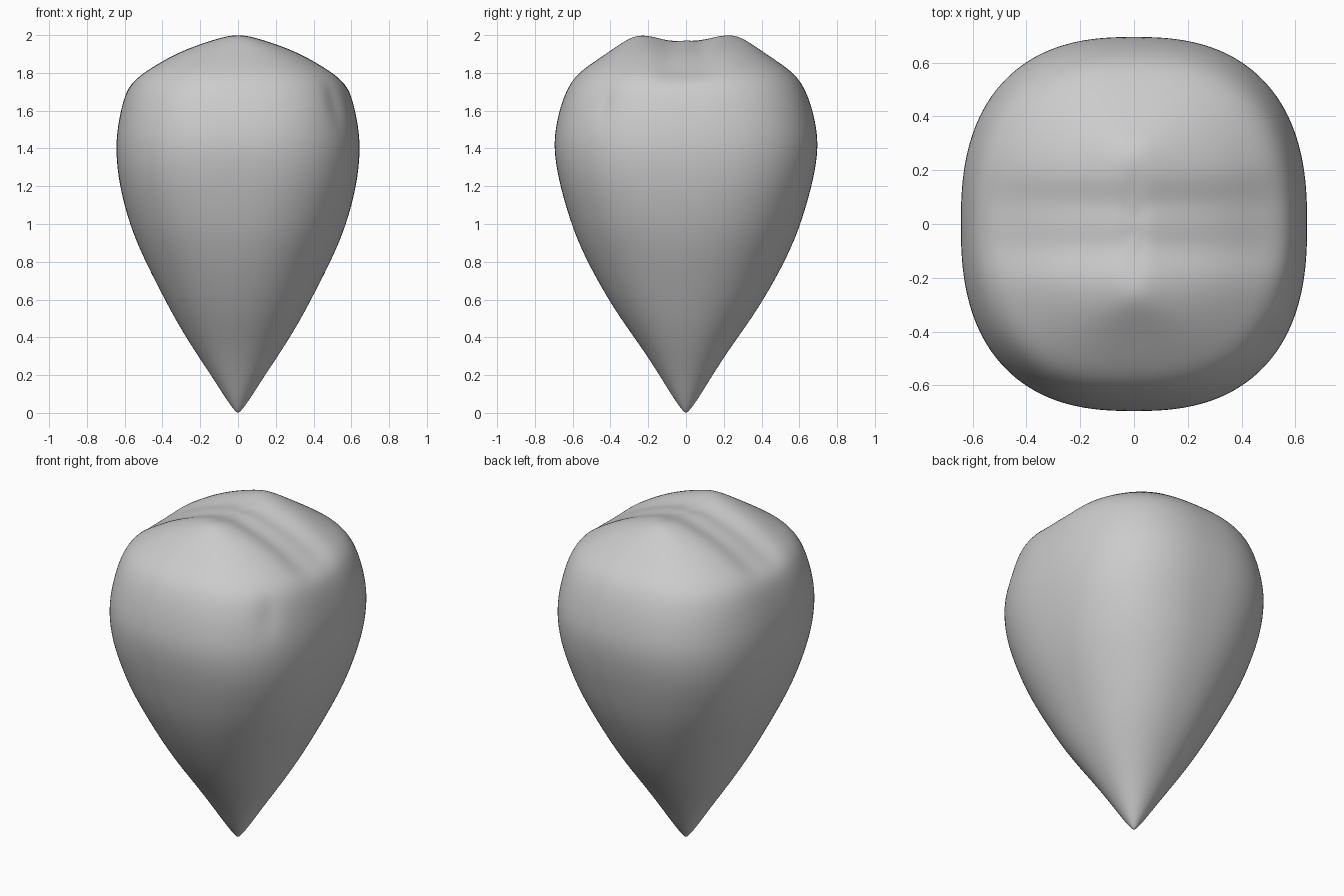
import bpy, bmesh
from math import cos, sin, pi, exp

# Ring profile: height, half width in x, half depth in y, squareness
RINGS = [
    (0.005, 0.010, 0.010, 2.0), (0.03, 0.032, 0.032, 2.0), (0.10, 0.080, 0.080, 2.0),
    (0.20, 0.143, 0.140, 2.1), (0.35, 0.244, 0.238, 2.1), (0.50, 0.335, 0.347, 2.15),
    (0.65, 0.413, 0.440, 2.2), (0.80, 0.490, 0.522, 2.2), (0.95, 0.556, 0.590, 2.3),
    (1.10, 0.603, 0.638, 2.4), (1.25, 0.635, 0.678, 2.5), (1.40, 0.648, 0.701, 2.5),
    (1.52, 0.637, 0.690, 2.5), (1.64, 0.612, 0.660, 2.5), (1.73, 0.582, 0.622, 2.5),
    (1.79, 0.535, 0.578, 2.5), (1.84, 0.463, 0.515, 2.5), (1.90, 0.365, 0.425, 2.5),
    (1.945, 0.265, 0.360, 2.4), (1.98, 0.160, 0.305, 2.3), (2.00, 0.085, 0.255, 2.2),
    (2.004, 0.060, 0.190, 2.1), (2.004, 0.040, 0.120, 2.0), (2.004, 0.020, 0.050, 2.0),
]
SEGMENTS = 80


def signed_power(v, p):
    return (1 if v >= 0 else -1) * abs(v) ** p


def sculpt(x, y, z):
    # Shallow double crease running across the crown
    t = min(max((z - 1.68) / 0.2, 0), 1)
    fade = t * t * (3 - 2 * t)
    z -= fade * (0.035 * exp(-((y + 0.08) / 0.09) ** 2)
                 + 0.032 * exp(-((y - 0.07) / 0.09) ** 2))
    # Small dent on the front right shoulder
    d2 = (x - 0.49) ** 2 + (y + 0.42) ** 2 + (z - 1.66) ** 2
    s = 1 - 0.04 * exp(-d2 / 0.003)
    return x * s, y * s, z


# Teardrop body lofted through the rings
bm = bmesh.new()
loops = []
for z, a, b, n in RINGS:
    loop = []
    for i in range(SEGMENTS):
        t = 2 * pi * i / SEGMENTS
        x = a * signed_power(cos(t), 2 / n)
        y = b * signed_power(sin(t), 2 / n)
        loop.append(bm.verts.new(sculpt(x, y, z)))
    loops.append(loop)
tip = bm.verts.new((0, 0, 0))
crown = bm.verts.new(sculpt(0, 0, 2.004))
for i in range(SEGMENTS):
    j = (i + 1) % SEGMENTS
    for lo, hi in zip(loops, loops[1:]):
        bm.faces.new((lo[i], lo[j], hi[j], hi[i]))
    bm.faces.new((tip, loops[0][j], loops[0][i]))
    bm.faces.new((crown, loops[-1][i], loops[-1][j]))
bmesh.ops.recalc_face_normals(bm, faces=bm.faces[:])
for f in bm.faces:
    f.smooth = True

mesh = bpy.data.meshes.new("teardrop_body")
bm.to_mesh(mesh)
bm.free()
body = bpy.data.objects.new("teardrop_body", mesh)
bpy.context.collection.objects.link(body)
sub = body.modifiers.new("smooth", 'SUBSURF')
sub.levels = sub.render_levels = 2
